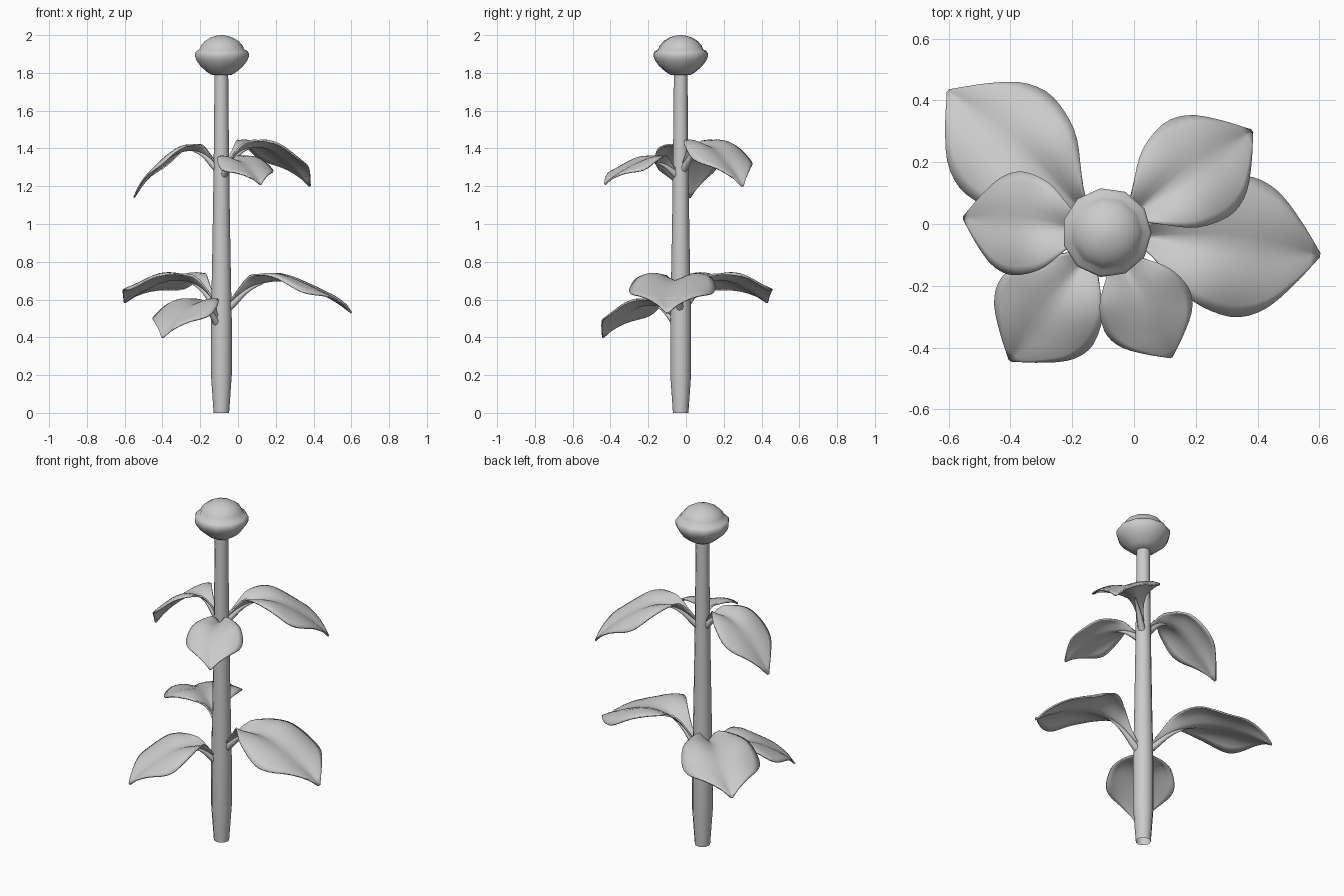
import bpy, bmesh, math
from mathutils import Vector

if "Cube" in bpy.data.objects:
    bpy.data.objects.remove(bpy.data.objects["Cube"])

CX, CY = -0.088, -0.028   # stem axis

mat = bpy.data.materials.new("plain grey")
mat.diffuse_color = (0.6, 0.6, 0.6, 1)
mat.use_nodes = True
mat.node_tree.nodes["Principled BSDF"].inputs["Base Color"].default_value = mat.diffuse_color


def finish(name, bm, angle=60):
    bmesh.ops.recalc_face_normals(bm, faces=bm.faces)
    me = bpy.data.meshes.new(name)
    bm.to_mesh(me)
    bm.free()
    ob = bpy.data.objects.new(name, me)
    bpy.context.collection.objects.link(ob)
    me.materials.append(mat)
    bpy.ops.object.select_all(action='DESELECT')
    ob.select_set(True)
    bpy.context.view_layer.objects.active = ob
    bpy.ops.object.shade_smooth_by_angle(angle=math.radians(angle))
    return ob


def skin(bm, loops):
    """Bridge equal rings of vertices."""
    n = len(loops[0])
    for a, b in zip(loops, loops[1:]):
        for k in range(n):
            bm.faces.new((a[k], a[(k + 1) % n], b[(k + 1) % n], b[k]))


def turned(name, profile, sides, cap_bottom=True):
    """Round part from (height, radius) pairs."""
    bm = bmesh.new()
    loops = [[bm.verts.new((CX + r * math.cos(2 * math.pi * k / sides),
                            CY + r * math.sin(2 * math.pi * k / sides), z))
              for k in range(sides)] for z, r in profile]
    skin(bm, loops)
    if cap_bottom:
        bm.faces.new(loops[0][::-1])
    bm.faces.new(loops[-1])
    finish(name, bm)


def sample(table, u):
    """Smooth (Catmull-Rom) lookup in a list of (u, value)."""
    n = len(table)
    for i in range(n - 1):
        (u0, b), (u1, c) = table[i], table[i + 1]
        if u <= u1 or i == n - 2:
            t = (u - u0) / (u1 - u0)
            ua, a = table[max(i - 1, 0)]
            ud, d = table[min(i + 2, n - 1)]
            m0 = (c - a) / (u1 - ua) * (u1 - u0)
            m1 = (d - b) / (ud - u0) * (u1 - u0)
            return ((2*t**3 - 3*t*t + 1) * b + (t**3 - 2*t*t + t) * m0
                    + (3*t*t - 2*t**3) * c + (t**3 - t*t) * m1)


# Leaf shape along its length: half width, rib height, fold and edge curl
WIDTH = [(0.05, .07), (0.14, .11), (0.22, .26), (0.3, .50), (0.42, .82), (0.55, .98),
         (0.66, 1.0), (0.78, .83), (0.9, .44), (1.0, .03)]
RIB = [(0.05, -.01), (0.2, .115), (0.35, .17), (0.5, .182), (0.65, .155), (0.8, .10),
       (0.9, .056), (1.0, 0)]
FOLD = [(0.05, .01), (0.15, .05), (0.28, .16), (0.42, .25), (0.65, .18), (0.85, .11),
        (0.95, .05), (1.0, 0)]
CURL = [(0.05, 0), (0.2, .0), (0.3, .09), (0.42, .19), (0.65, .20), (0.85, .08),
        (0.95, .02), (1.0, 0)]


def leaf(name, tip, base_z, tip_z, half_width, arch=1.0):
    d = Vector((tip[0] - CX, tip[1] - CY, 0))
    L = d.length
    d.normalize()
    side = Vector((-d.y, d.x, 0))

    def rib(u):
        p = Vector((CX, CY, base_z)) + d * (L * u)
        p.z += arch * L * sample(RIB, u) + (tip_z - base_z) * u ** 2.5
        return p

    # blade
    bm = bmesh.new()
    nu, nv = 22, 12
    rows = []
    for i in range(nu + 1):
        u = 0.05 + 0.95 * i / nu
        w = half_width * sample(WIDTH, u)
        row = []
        for j in range(nv + 1):
            v = 2 * j / nv - 1
            p = rib(u) + side * (w * v)
            soft = math.sqrt(v * v + 0.015) - 0.122
            p.z += L * (sample(FOLD, u) * soft - sample(CURL, u) * v * v)
            row.append(bm.verts.new(p))
        rows.append(row)
    for a, b in zip(rows, rows[1:]):
        for j in range(nv):
            bm.faces.new((a[j], a[j + 1], b[j + 1], b[j]))
    ob = finish(name, bm)
    mod = ob.modifiers.new("thickness", 'SOLIDIFY')
    mod.thickness = 0.008
    mod.offset = 0

    # short stalk under the blade
    bm = bmesh.new()
    loops = []
    n = 8
    for i in range(7):
        u = 0.03 + 0.29 * i / 6
        r = 0.021 * (1 - 0.8 * i / 6)
        tangent = (rib(u + 0.02) - rib(u)).normalized()
        up = side.cross(tangent)
        if up.z < 0:
            up = -up
        c = rib(u) - up * (r * 0.8)
        loops.append([bm.verts.new(c + side * (r * math.cos(2 * math.pi * k / n))
                                   + up * (r * math.sin(2 * math.pi * k / n))) for k in range(n)])
    skin(bm, loops)
    bm.faces.new(loops[0])
    bm.faces.new(loops[-1])
    finish(name + "_stalk", bm)


# Stem
turned("stem", [(0, .041), (.2, .055), (.5, .055), (.8, .049), (1.1, .044),
                (1.4, .040), (1.81, .036)], 12, False)

# Flower bud: cup with a rounded cap
turned("bud", [(1.79, .055), (1.805, .08), (1.835, .115), (1.865, .137), (1.885, .145),
               (1.905, .145), (1.916, .137), (1.924, .121), (1.945, .112), (1.968, .092),
               (1.986, .062), (1.996, .032), (2.0, .008)], 11)

# Lower leaves
leaf("lower_leaf_right", (.60, -.10), .58, .53, .225)
leaf("lower_leaf_back", (-.60, .43), .59, .585, .207, 0.92)
leaf("lower_leaf_front", (-.40, -.44), .49, .40, .18)

# Upper leaves
leaf("upper_leaf_back", (.38, .30), 1.32, 1.20, .18)
leaf("upper_leaf_left", (-.55, .02), 1.32, 1.14, .165, 1.05)
leaf("upper_leaf_front", (.12, -.43), 1.28, 1.21, .15, 0.72)
